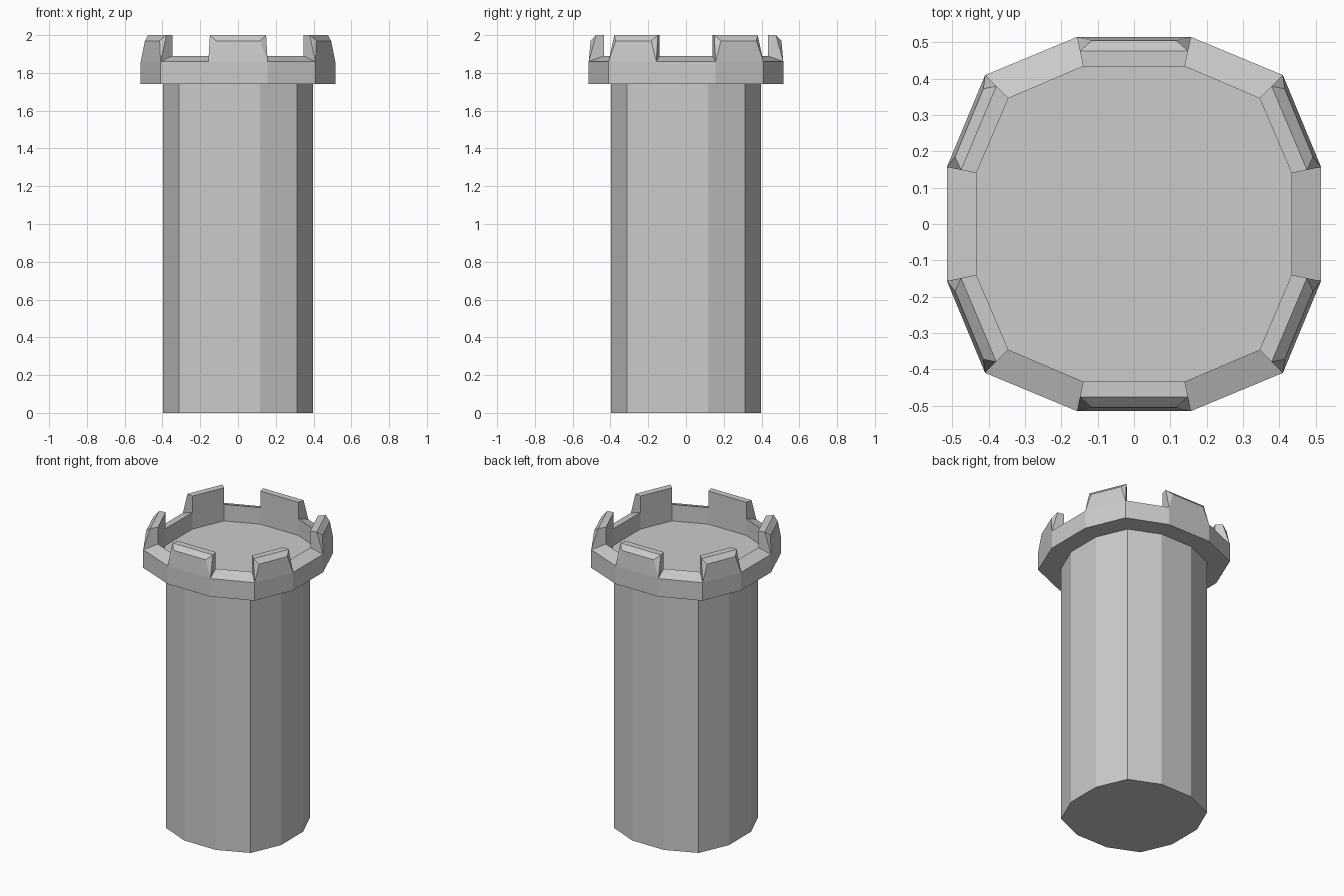
import bpy, bmesh
from mathutils import Vector

if "Cube" in bpy.data.objects:
    bpy.data.objects.remove(bpy.data.objects["Cube"])


def outline(d, w, c):
    """Twelve-sided outline: four axis-facing sides plus 45 degree corners."""
    pts = []
    x, y = [(-w, -d), (w, -d), (c, -c)], None
    for _ in range(4):
        pts += x
        x = [(-q, p) for p, q in x]
    return [Vector((p, q, 0)) for p, q in pts]


def at(v, z):
    return Vector((v.x, v.y, z))


def finish(bm, name):
    bmesh.ops.remove_doubles(bm, verts=bm.verts, dist=0.0005)
    bmesh.ops.recalc_face_normals(bm, faces=bm.faces)
    me = bpy.data.meshes.new(name)
    bm.to_mesh(me)
    bm.free()
    ob = bpy.data.objects.new(name, me)
    bpy.context.collection.objects.link(ob)


def face(bm, *pts):
    bm.faces.new([bm.verts.new(p) for p in pts])


N = 12
BASE, LIP, GAP_IN, FLOOR = 1.74, 1.86, 1.89, 1.78
BEVEL, TOP = 1.97, 2.0

# Tower shaft
shaft = outline(0.397, 0.117, 0.312)
bm = bmesh.new()
face(bm, *shaft)
face(bm, *[at(p, BASE) for p in shaft])
for i in range(N):
    a, b = shaft[i], shaft[(i + 1) % N]
    face(bm, a, b, at(b, BASE), at(a, BASE))
finish(bm, "tower_shaft")

# Battlement crown: parapet ring with a merlon on every second side
outer = outline(0.515, 0.157, 0.41)
inner = outline(0.434, 0.14, 0.346)
bm = bmesh.new()
face(bm, *[at(p, FLOOR) for p in inner])
face(bm, *[at(p, BASE) for p in outer])
for i in range(N):
    j = (i + 1) % N
    p0, p1, q0, q1 = outer[i], outer[j], inner[i], inner[j]
    P0, P1, Q0, Q1 = at(p0, LIP), at(p1, LIP), at(q0, GAP_IN), at(q1, GAP_IN)
    face(bm, at(p0, BASE), at(p1, BASE), P1, P0)
    face(bm, at(q0, FLOOR), at(q1, FLOOR), Q1, Q0)
    if i % 2:
        face(bm, P0, P1, Q1, Q0)      # sloped gap between merlons
        continue
    T0, T1 = at(q0, TOP), at(q1, TOP)
    M0, M1 = at(p0.lerp(q0, 0.48), TOP), at(p1.lerp(q1, 0.48), TOP)
    inward = (q0 + q1 - p0 - p1) * 0.06
    F0 = at(p0.lerp(p1, 0.13) + inward, BEVEL)
    F1 = at(p1.lerp(p0, 0.13) + inward, BEVEL)
    face(bm, P0, P1, F1, F0)          # leaning outer face
    face(bm, F0, F1, M1, M0)          # bevel
    face(bm, M0, M1, T1, T0)          # flat top
    face(bm, T0, T1, Q1, Q0)          # inner wall
    face(bm, P0, F0, M0)
    face(bm, P1, M1, F1)
    face(bm, P0, M0, T0, Q0)
    face(bm, P1, Q1, T1, M1)
finish(bm, "battlement_crown")
